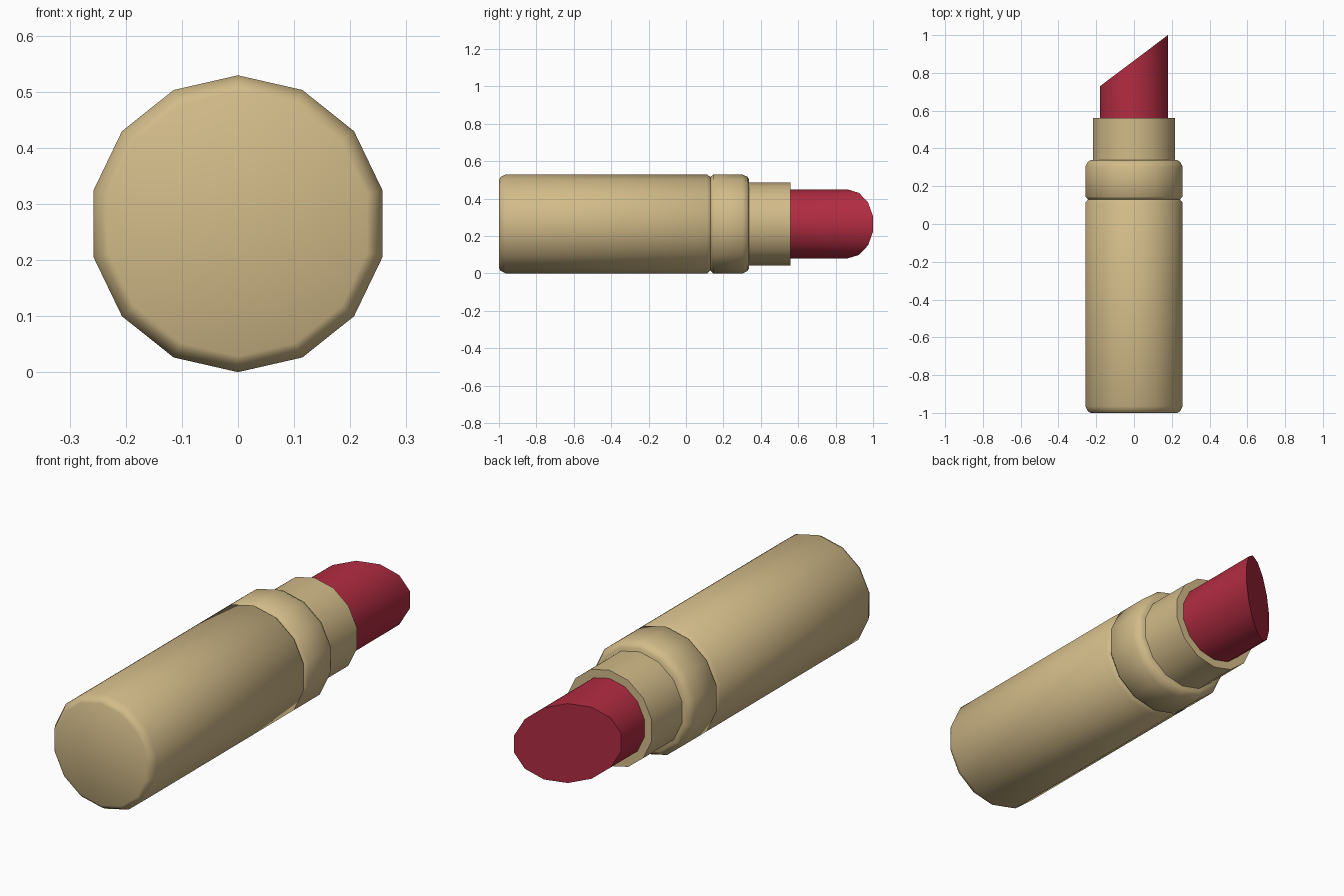
import bpy, bmesh, math

if "Cube" in bpy.data.objects:
    bpy.data.objects.remove(bpy.data.objects["Cube"])

SIDES = 14
CZ = 0.265  # height of the axis, which runs along y


def material(name, color):
    m = bpy.data.materials.new(name)
    m.diffuse_color = (*color, 1)
    m.use_nodes = True
    m.node_tree.nodes["Principled BSDF"].inputs["Base Color"].default_value = m.diffuse_color
    return m


GOLD = material("warm_gold", (0.645, 0.497, 0.25))
RED = material("lipstick_red", (0.445, 0.025, 0.054))


def turned(name, profile, mat, slant=0.0):
    """Closed 14-sided solid from (y, radius) pairs; slant shears the last ring."""
    bm = bmesh.new()
    rings = []
    for i, (y, r) in enumerate(profile):
        k = slant if i == len(profile) - 1 else 0.0
        ring = []
        for s in range(SIDES):
            a = math.tau * s / SIDES
            x = r * math.sin(a)
            ring.append(bm.verts.new((x, y + k * x, CZ + r * math.cos(a))))
        rings.append(ring)
    for lo, hi in zip(rings, rings[1:]):
        for s in range(SIDES):
            t = (s + 1) % SIDES
            bm.faces.new((lo[s], lo[t], hi[t], hi[s]))
    bm.faces.new(rings[0])
    bm.faces.new(rings[-1])
    bmesh.ops.recalc_face_normals(bm, faces=bm.faces[:])
    mesh = bpy.data.meshes.new(name)
    bm.to_mesh(mesh)
    bm.free()
    mesh.materials.append(mat)
    ob = bpy.data.objects.new(name, mesh)
    bpy.context.collection.objects.link(ob)
    bpy.ops.object.select_all(action='DESELECT')
    ob.select_set(True)
    bpy.context.view_layer.objects.active = ob
    bpy.ops.object.shade_smooth_by_angle(angle=math.radians(50))
    return ob


# Long base tube with softened ends
turned("base_tube", [(-1, 0.236), (-0.992, 0.25), (-0.965, 0.2645),
                     (0.113, 0.2645), (0.13, 0.25)], GOLD)
# Collar above the groove
turned("collar", [(0.13, 0.25), (0.145, 0.2645), (0.302, 0.2645),
                  (0.328, 0.252), (0.338, 0.236)], GOLD)
# Narrow inner sleeve
turned("inner_sleeve", [(0.30, 0.222), (0.56, 0.222)], GOLD)
# Lipstick bullet with slanted tip
turned("lipstick_bullet", [(0.50, 0.184), (0.865, 0.184)], RED, slant=0.135 / 0.1794)
